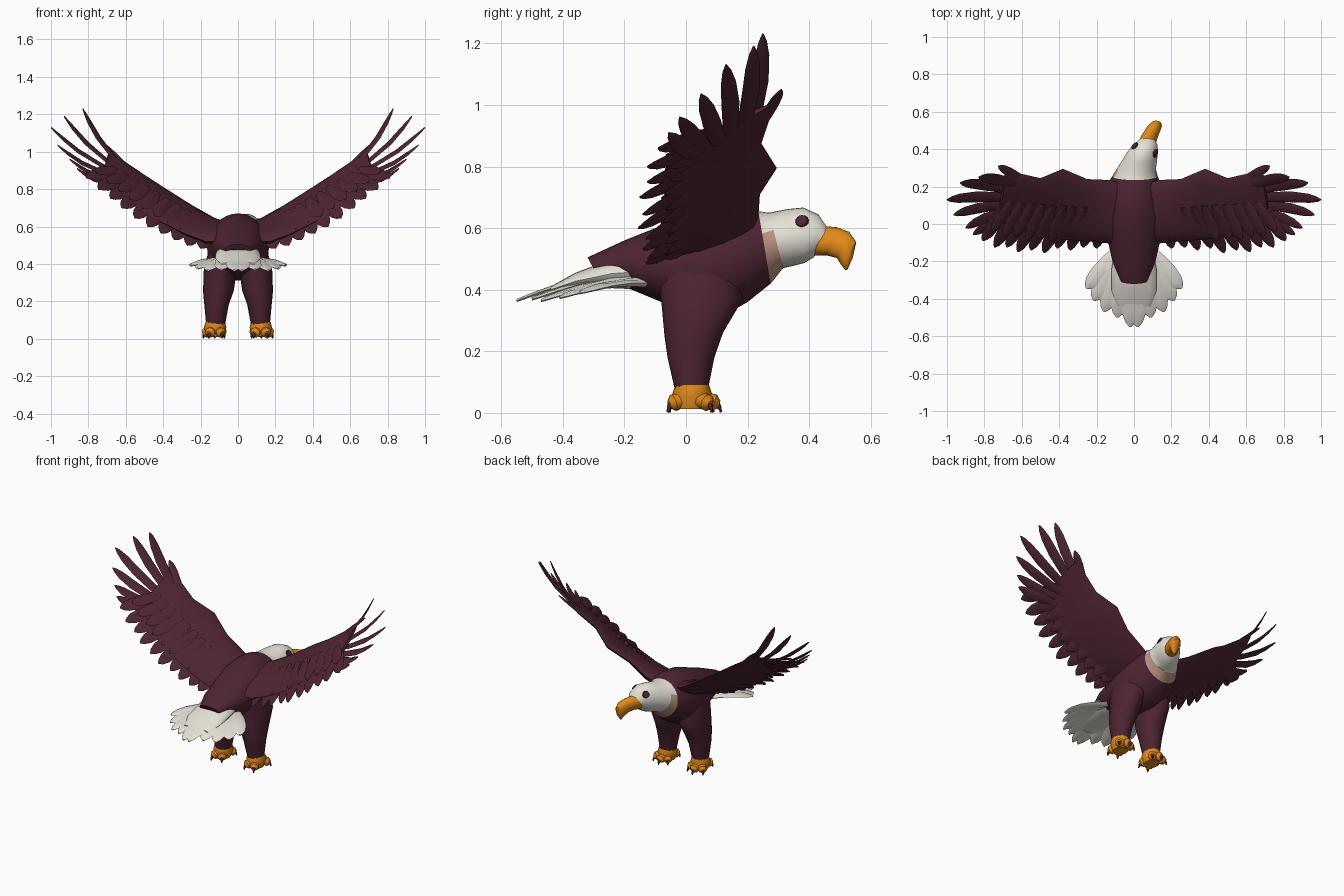
import bpy, bmesh, math
from mathutils import Vector as V
from mathutils.bvhtree import BVHTree

if "Cube" in bpy.data.objects:
    bpy.data.objects.remove(bpy.data.objects["Cube"])


def material(name, rgb):
    m = bpy.data.materials.new(name)
    m.diffuse_color = (*rgb, 1)
    m.use_nodes = True
    m.node_tree.nodes["Principled BSDF"].inputs["Base Color"].default_value = m.diffuse_color
    return m


MAROON = material("dark maroon", (0.075, 0.018, 0.032))
WHITE = material("off white", (0.78, 0.75, 0.67))
ORANGE = material("beak orange", (0.75, 0.25, 0.008))
TAN = material("throat tan", (0.52, 0.30, 0.22))


def loft(bm, rings, seg=20):
    """Skin elliptical rings, each given as (end a, end b, half side axis)."""
    loops = []
    for a, b, side in rings:
        c, h = (a + b) / 2, (a - b) / 2
        loops.append([bm.verts.new(c + h * math.cos(2 * math.pi * i / seg) + side * math.sin(2 * math.pi * i / seg))
                      for i in range(seg)])
    for p, q in zip(loops, loops[1:]):
        for i in range(seg):
            j = (i + 1) % seg
            bm.faces.new((p[i], p[j], q[j], q[i]))
    bm.faces.new(loops[0])
    bm.faces.new(loops[-1])


def profile_rings(rows):
    """Rows of (y top, z top, y bottom, z bottom, x centre, half width)."""
    return [(V((x, yt, zt)), V((x, yb, zb)), V((w, 0, 0))) for yt, zt, yb, zb, x, w in rows]


def feather(bm, base, tip, width, normal, sag=0.0, thick=0.008):
    base, tip, n = V(base), V(tip), V(normal).normalized()
    side = (tip - base).cross(n).normalized()
    rings = []
    for t, w in ((0, .55), (.3, .9), (.6, 1), (.82, .85), (.94, .5), (1, .1)):
        c = base.lerp(tip, t) - n * sag * math.sin(math.pi * t)
        s = side * width / 2 * w
        rings.append((c + s, c - s, n * thick * (1 - .6 * t)))
    loft(bm, rings, 6)


def finish(bm, name, mats, mirror=False, angle=40):
    bmesh.ops.recalc_face_normals(bm, faces=bm.faces)
    me = bpy.data.meshes.new(name)
    bm.to_mesh(me)
    bm.free()
    for m in mats:
        me.materials.append(m)
    me.polygons.foreach_set("use_smooth", [True] * len(me.polygons))
    me.set_sharp_from_angle(angle=math.radians(angle))
    ob = bpy.data.objects.new(name, me)
    bpy.context.collection.objects.link(ob)
    if mirror:
        ob.modifiers.new("mirror", "MIRROR").use_clip = False
    return ob


# Body, neck and head in one skin; the neck ring has a tan throat
bm = bmesh.new()
loft(bm, profile_rings([
    (-.32, .505, -.29, .45, 0, .07), (-.2, .56, -.2, .41, 0, .115),
    (-.1, .60, -.08, .36, 0, .14), (.03, .655, .04, .31, 0, .165),
    (.13, .67, .13, .32, 0, .16), (.2, .665, .2, .36, 0, .15),
    (.235, .655, .275, .42, .005, .122), (.27, .65, .315, .47, .012, .105),
    (.33, .662, .35, .478, .03, .093), (.38, .667, .385, .487, .045, .083),
    (.43, .645, .415, .505, .06, .066), (.46, .60, .43, .53, .07, .045)]), 32)
for f in bm.faces:
    c = f.calc_center_median()
    line = .245 + (.66 - c.z) * .16          # slanted edge of the white head
    if c.y > line:
        neck = c.y < line + .045
        f.material_index = 2 if neck and c.z < .58 else 1
bm.normal_update()
tree = BVHTree.FromBMesh(bm)
finish(bm, "body_and_head", (MAROON, WHITE, TAN))

# Eyes: thin discs lying on the sides of the turned head
bm = bmesh.new()
for s in (1, -1):
    hit, n, _, _ = tree.ray_cast(V((.05, .40, .62)), V((.93 * s, -.35 * s, .05)))
    if hit:
        n = n if n.x * s > 0 else -n
        mat = n.to_track_quat('Z', 'Y').to_matrix().to_4x4()
        mat.translation = hit
        bmesh.ops.create_cone(bm, cap_ends=True, segments=14, radius1=.023, radius2=.019,
                              depth=.009, matrix=mat)
finish(bm, "eyes", (MAROON,))

# Hooked beak
bm = bmesh.new()
loft(bm, profile_rings([
    (.445, .607, .405, .51, .065, .050), (.49, .603, .455, .512, .085, .045),
    (.53, .588, .49, .503, .105, .040), (.553, .555, .503, .482, .117, .032),
    (.542, .505, .512, .47, .122, .02), (.524, .464, .518, .464, .12, .005)]), 16)
finish(bm, "beak", (ORANGE,))

# Tail fan
bm = bmesh.new()
for x, y, z, w in ((.02, -.55, .365, .11), (.09, -.50, .37, .11), (.16, -.47, .365, .10),
                   (.215, -.41, .375, .10), (.255, -.345, .39, .09)):
    for s in (1, -1):
        feather(bm, (.35 * x * s, -.14, .485 - .25 * x), (x * s, y, z), w, (.5 * x * s, -.15, 1), -.012, .014)
loft(bm, profile_rings([(-.13, .52, -.13, .40, 0, .10), (-.24, .50, -.24, .405, 0, .12),
                        (-.36, .455, -.36, .40, 0, .12), (-.44, .41, -.44, .39, 0, .09)]), 16)
finish(bm, "tail", (WHITE,))

# Wings: swept aerofoil from shoulder to hand
WN = V((-.47, -.36, .8))
bm = bmesh.new()
loft(bm, [(V(a), V(b), WN * t) for a, b, t in (
    ((.04, .21, .60), (.07, -.11, .52), .06),
    ((.13, .235, .635), (.17, -.10, .52), .045),
    ((.25, .24, .71), (.28, -.09, .56), .032),
    ((.38, .295, .795), (.42, -.08, .63), .028),
    ((.50, .245, .875), (.54, -.07, .70), .024),
    ((.61, .27, .95), (.64, -.02, .80), .02),
    ((.69, .27, 1.0), (.72, .05, .89), .01))], 14)
finish(bm, "wings", (MAROON,), True)

# Long separated feathers at the wing tips
bm = bmesh.new()
tips = ((.725, .31, 1.05), (.83, .25, 1.23), (.93, .22, 1.19), (1.0, .13, 1.13),
        (.965, .05, 1.035), (.90, -.02, .96), (.86, -.055, .91))
for i, tip in enumerate(tips):
    base = V((.58, .23, .91)).lerp(V((.62, .05, .83)), i / 6)
    feather(bm, base, tip, .062 if i else .05, WN, .03 if i else 0)
finish(bm, "wing_tip_feathers", (MAROON,), True)

# Trailing edge feathers and a shorter covert row lying over them
bm = bmesh.new()
tips = ((.13, -.10, .48), (.20, -.13, .485), (.27, -.125, .50), (.34, -.14, .53), (.41, -.13, .565),
        (.48, -.155, .60), (.55, -.14, .645), (.62, -.15, .70), (.68, -.125, .75),
        (.745, -.125, .80), (.81, -.09, .86))
for i, tip in enumerate(tips):
    base = V((.10, .08, .57)).lerp(V((.66, .12, .90)), i / 10)
    feather(bm, base, tip, .085, WN)
    for lift in (.022, -.022):
        feather(bm, base + WN * lift * .6, base.lerp(V(tip), .72) + WN * lift, .075, WN)
finish(bm, "wing_trailing_feathers", (MAROON,), True)

# Feathered legs
bm = bmesh.new()
loft(bm, profile_rings([
    (.17, .48, -.10, .48, .08, .075), (.185, .37, -.08, .36, .095, .088),
    (.12, .26, -.07, .25, .105, .082), (.092, .18, -.06, .18, .115, .065),
    (.07, .07, -.035, .07, .12, .05)]), 16)
finish(bm, "legs", (MAROON,), True)

# Feet: chunky knuckled toes with small dark claws
toes = ((.075, .085), (.125, .108), (.182, .08), (.085, -.05), (.155, -.055))
bm = bmesh.new()
claws = bmesh.new()
for x, y in toes:
    a, b = V((.123, .02, .055)), V((x, y, .028))
    d = (b - a).normalized()
    side = d.cross(V((0, 0, 1))).normalized()
    up = side.cross(d)
    rings = []
    for t, r in ((0, .038), (.35, .034), (.6, .026), (.82, .028), (1, .012)):
        c = a.lerp(b, t)
        rings.append((c + up * r, c - up * r, side * r))
    loft(bm, rings, 10)
    tip = b - d * .008
    loft(claws, [(tip + up * .012, tip - up * .012, side * .01),
                 (b + V((d.x * .006, d.y * .006, -.004)), b + V((0, 0, -.02)), side * .008),
                 (b + V((d.x * .01, d.y * .01, -.024)), b + V((0, 0, -.028)), side * .002)], 8)
loft(bm, profile_rings([(.075, .09, -.035, .09, .122, .052), (.085, .06, -.045, .06, .122, .06),
                        (.07, .012, -.035, .012, .122, .045)]), 12)
finish(bm, "feet", (ORANGE,), True)
finish(claws, "claws", (MAROON,), True)
